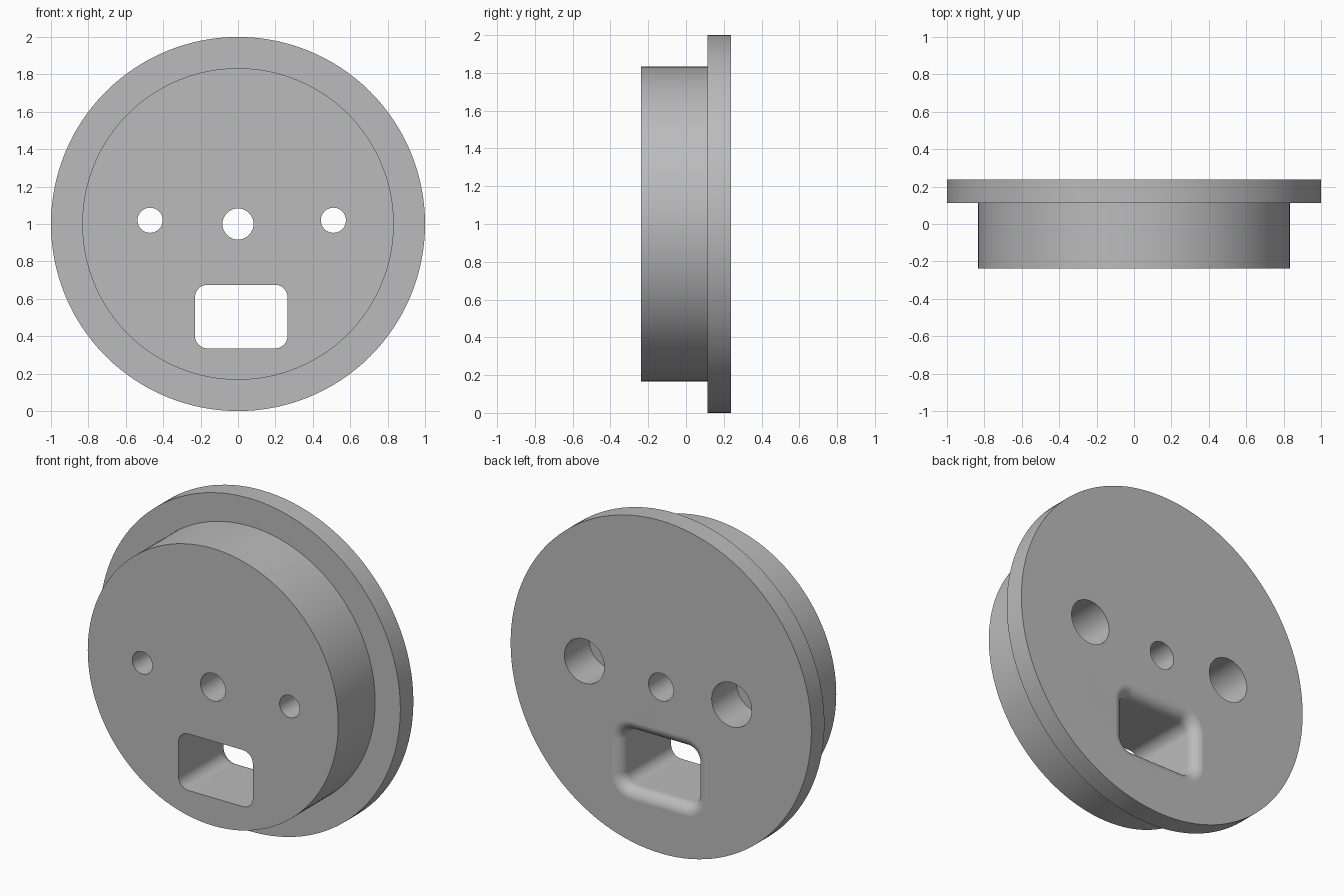
import bpy, bmesh
from math import sin, cos, pi, radians

cube = bpy.data.objects.get("Cube")
if cube:
    bpy.data.objects.remove(cube, do_unlink=True)

BACK = 0.2375      # back face; the front face is at -BACK
FLARE = 0.067      # rounding of the window's back edge and its corners

grey = bpy.data.materials.new("plain grey")
grey.use_nodes = True
grey.diffuse_color = (0.5, 0.5, 0.5, 1)
grey.node_tree.nodes["Principled BSDF"].inputs["Base Color"].default_value = (0.5, 0.5, 0.5, 1)


def loft(name, rings):
    """Skin a stack of matching rings and cap both ends."""
    bm = bmesh.new()
    loops = [[bm.verts.new(p) for p in ring] for ring in rings]
    for a, b in zip(loops, loops[1:]):
        for i in range(len(a)):
            j = (i + 1) % len(a)
            bm.faces.new((a[i], a[j], b[j], b[i]))
    bm.faces.new(loops[0])
    bm.faces.new(loops[-1])
    bmesh.ops.recalc_face_normals(bm, faces=bm.faces)
    mesh = bpy.data.meshes.new(name)
    bm.to_mesh(mesh)
    bm.free()
    mesh.materials.append(grey)
    obj = bpy.data.objects.new(name, mesh)
    bpy.context.collection.objects.link(obj)
    return obj


def lathe(name, profile, x=0, z=1, n=64):
    """Turn (radius, y) steps around an axis along y."""
    return loft(name, [[(x + r * cos(2 * pi * i / n), y, z + r * sin(2 * pi * i / n))
                        for i in range(n)] for r, y in profile])


def window_ring(y, grow, steps=10):
    """Rounded rectangle outline, grown outward by an offset."""
    ring = []
    cx, cz = 0.0175, 0.505
    hx, hz = 0.2475 - FLARE, 0.17 - FLARE
    for k, (sx, sz) in enumerate([(1, 1), (-1, 1), (-1, -1), (1, -1)]):
        for i in range(steps + 1):
            a = (k + i / steps) * pi / 2
            r = FLARE + grow
            ring.append((cx + sx * hx + r * cos(a), y, cz + sz * hz + r * sin(a)))
    return ring


# Plug with a wider rim at the back
body = lathe("flanged_plug", [(0.833, -BACK), (0.833, 0.1135), (1, 0.1135), (1, BACK)], n=128)

# Centre bore, two bores widened from the back, and the flared window
cutters = [lathe("centre_bore_cutter", [(0.083, -0.4), (0.083, 0.4)])]
for side, x in (("right", -0.47), ("left", 0.51)):
    cutters.append(lathe(side + "_bore_cutter",
                         [(0.067, -0.4), (0.067, 0), (0.133, 0), (0.133, 0.4)], x, 1.02))
arc = [i / 10 * pi / 2 for i in range(11)]
rings = [window_ring(-0.4, 0)]
rings += [window_ring(BACK - FLARE * (1 - sin(a)), FLARE * (1 - cos(a))) for a in arc]
rings.append(window_ring(0.4, FLARE))
cutters.append(loft("window_cutter", rings))

bpy.ops.object.select_all(action='DESELECT')
bpy.context.view_layer.objects.active = body
body.select_set(True)
for cutter in cutters:
    cutter.hide_render = True
    cut = body.modifiers.new(cutter.name, 'BOOLEAN')
    cut.operation = 'DIFFERENCE'
    cut.solver = 'EXACT'
    cut.object = cutter
    bpy.ops.object.modifier_apply(modifier=cut.name)
    bpy.data.objects.remove(cutter, do_unlink=True)

# Smooth walls, crisp rims, flat end faces
bpy.ops.object.shade_smooth_by_angle(angle=radians(30))
weighted = body.modifiers.new("flat_faces", 'WEIGHTED_NORMAL')
weighted.keep_sharp = True
